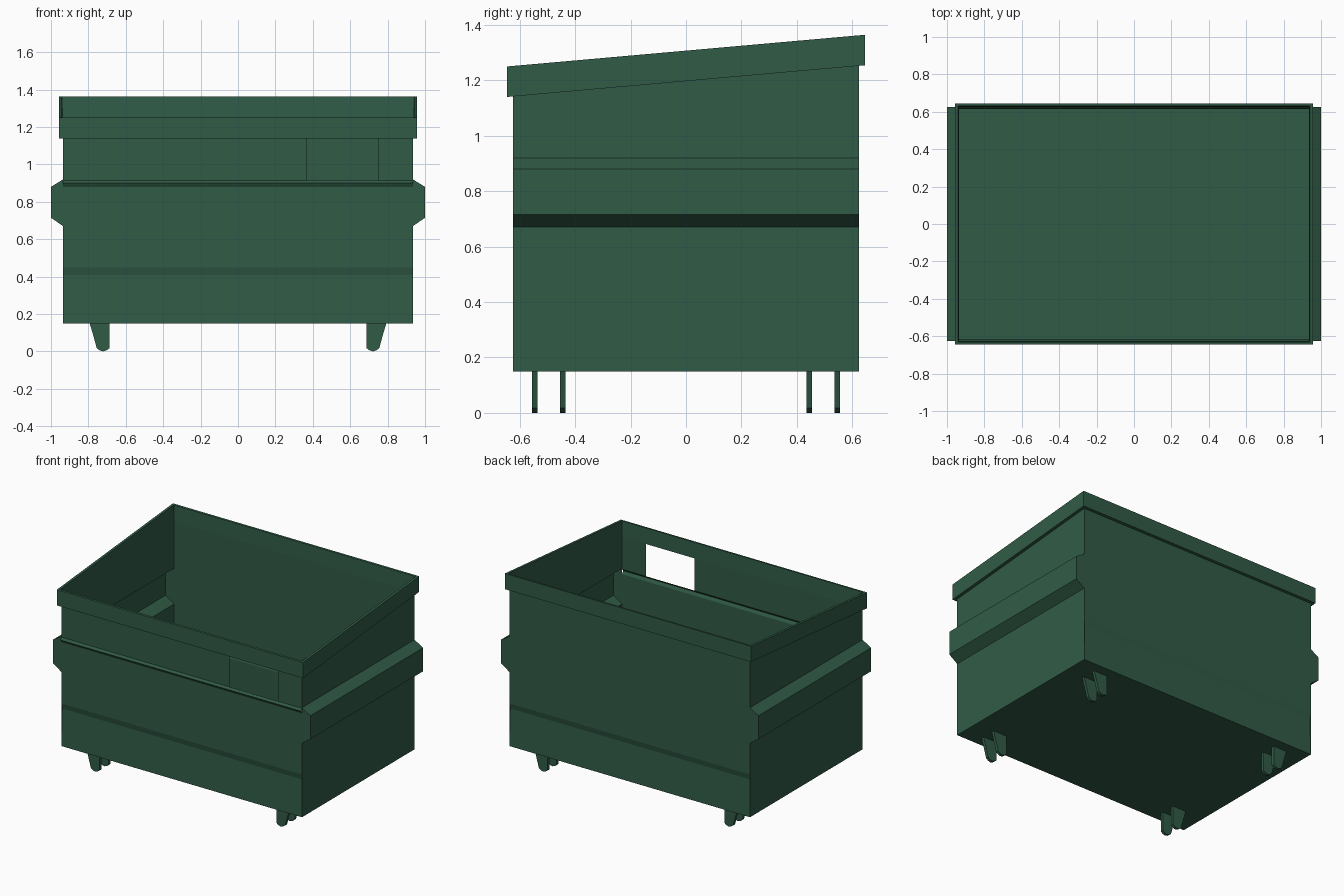
import bpy, bmesh

if "Cube" in bpy.data.objects:
    bpy.data.objects.remove(bpy.data.objects["Cube"])

paint = bpy.data.materials.new("green_paint")
paint.diffuse_color = (0.03, 0.105, 0.062, 1)
paint.use_nodes = True
paint.node_tree.nodes["Principled BSDF"].inputs["Base Color"].default_value = paint.diffuse_color


def finish(bm, name):
    bmesh.ops.remove_doubles(bm, verts=bm.verts, dist=1e-5)
    bmesh.ops.recalc_face_normals(bm, faces=bm.faces)
    me = bpy.data.meshes.new(name)
    bm.to_mesh(me)
    bm.free()
    me.materials.append(paint)
    ob = bpy.data.objects.new(name, me)
    bpy.context.collection.objects.link(ob)
    return ob


def face(bm, pts):
    bm.faces.new([bm.verts.new(p) for p in pts])


W, D, Z0 = 0.935, 0.625, 0.15      # half width, half depth, floor height
R, T = 0.957, 0.645                # rim outer half sizes


def rim_z(y):
    """Height of the sloping lower edge of the rim."""
    return 1.197 + y * 0.0885


# Sheet-metal body, open at the top
bm = bmesh.new()
face(bm, [(-W, -D, Z0), (W, -D, Z0), (W, D, Z0), (-W, D, Z0)])


def wall(profile):
    for (y0, z0), (y1, z1) in zip(profile, profile[1:]):
        face(bm, [(-W, y0, z0), (W, y0, z0), (W, y1, z1), (-W, y1, z1)])


# front wall with crease, ridge and an opening below the rim
wall([(-D, Z0), (-0.615, 0.41), (-D, 0.45), (-D, 0.88), (-0.637, 0.9), (-D, 0.915)])
for a, b in ((-W, 0.37), (0.75, W)):
    face(bm, [(a, -D, 0.915), (b, -D, 0.915), (b, -D, rim_z(-D)), (a, -D, rim_z(-D))])
# back wall
wall([(D, Z0), (0.615, 0.41), (D, 0.45), (D, rim_z(D))])
# side walls with lifting pockets pressed outwards
pocket = [(W, 0.67), (1.0, 0.715), (1.0, 0.88), (W, 0.92)]
for s in (-1, 1):
    side = [(W, Z0)] + pocket
    for (x0, z0), (x1, z1) in zip(side, side[1:]):
        face(bm, [(s * x0, -D, z0), (s * x0, D, z0), (s * x1, D, z1), (s * x1, -D, z1)])
    face(bm, [(s * W, -D, 0.92), (s * W, D, 0.92), (s * W, D, rim_z(D)), (s * W, -D, rim_z(D))])
    for y in (-D, D):
        face(bm, [(s * x, y, z) for x, z in pocket])
finish(bm, "bin_body")

# Sloping rim frame
bm = bmesh.new()
section = [(R, T, 0), (R, T, 0.11), (0.94, 0.63, 0.11), (W, D, 0)]
rings = [[bm.verts.new((sx * x, sy * y, rim_z(sy * y) + h))
          for sx, sy in ((-1, -1), (1, -1), (1, 1), (-1, 1))] for x, y, h in section]
for i in range(4):
    a, b = rings[i], rings[(i + 1) % 4]
    for j in range(4):
        k = (j + 1) % 4
        bm.faces.new((a[j], a[k], b[k], b[j]))
finish(bm, "rim")

# Four feet, each a pair of tapered plates
outline = [(0.688, 0.15), (0.688, 0.017), (0.703, 0.006), (0.722, 0.0),
           (0.74, 0.006), (0.755, 0.017), (0.775, 0.09), (0.793, 0.15)]
for sx, xn in ((-1, "left"), (1, "right")):
    for sy, yn in ((-1, "front"), (1, "back")):
        bm = bmesh.new()
        for yc in (0.445, 0.545):
            rows = [[bm.verts.new((sx * x, sy * yc + o, z)) for x, z in outline]
                    for o in (-0.01, 0.01)]
            bm.faces.new(rows[0])
            bm.faces.new(rows[1])
            for i in range(len(outline)):
                k = (i + 1) % len(outline)
                bm.faces.new((rows[0][i], rows[0][k], rows[1][k], rows[1][i]))
        finish(bm, f"{yn}_{xn}_foot")
